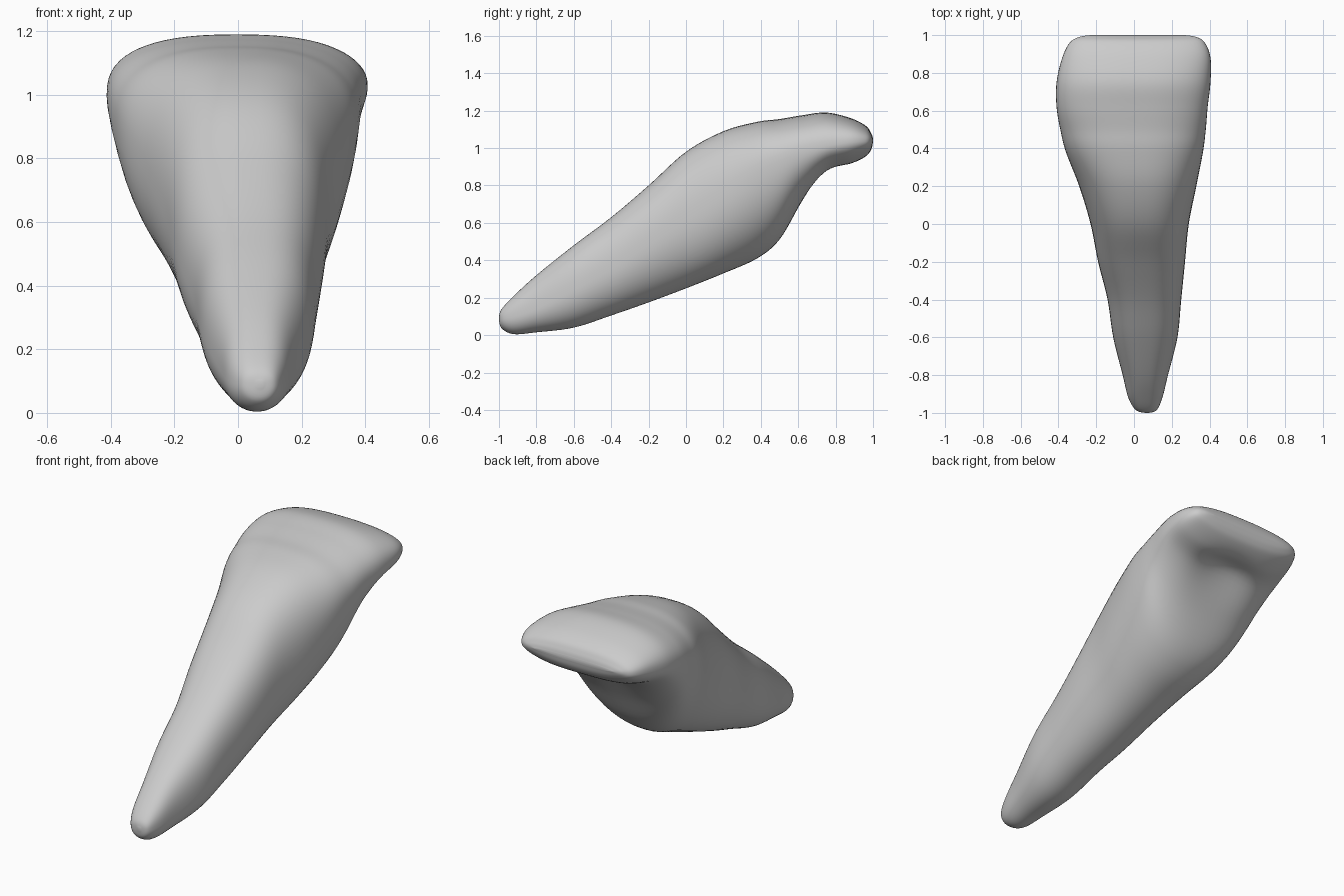
import bpy, bmesh, math

cube = bpy.data.objects.get("Cube")
if cube:
    bpy.data.objects.remove(cube)

SIDES, STEPS = 64, 6

# Cross-sections from root tip to biting edge:
# y, right side x, left side x, bottom z, widest z, top z
SECTIONS = [
    (-1, .06, .08, .08, .09, .1),
    (-.985, .01, .12, .035, .09, .14),
    (-.92, -.03, .15, .005, .1, .21),
    (-.8, -.06, .18, .015, .14, .32),
    (-.6, -.11, .23, .04, .24, .48),
    (-.4, -.14, .25, .105, .35, .63),
    (-.2, -.19, .27, .175, .48, .8),
    (0, -.23, .29, .25, .61, .98),
    (.2, -.29, .33, .33, .74, 1.09),
    (.38, -.36, .365, .41, .87, 1.14),
    (.5, -.39, .38, .51, .93, 1.155),
    (.62, -.41, .39, .7, .98, 1.175),
    (.75, -.41, .405, .85, 1.01, 1.19),
    (.88, -.38, .405, .9, 1.03, 1.16),
    (.96, -.34, .375, .95, 1.035, 1.12),
    (.99, -.29, .33, .99, 1.04, 1.08),
    (1, -.23, .27, 1.03, 1.04, 1.05),
]


def spline(a, b, c, d, t):
    """Catmull-Rom blend between b and c."""
    return b + t * (c - a + t * (2*a - 5*b + 4*c - d + t * (3*(b - c) + d - a))) / 2


def signed_power(v, p):
    return math.copysign(abs(v) ** p, v)


def smooth_sections():
    last = len(SECTIONS) - 1
    for i in range(last):
        keys = [SECTIONS[min(max(i + k, 0), last)] for k in (-1, 0, 1, 2)]
        for s in range(STEPS):
            yield [spline(*vals, s / STEPS) for vals in zip(*keys)]
    yield SECTIONS[-1]


def ring_points(y, x0, x1, low, wide, high):
    """Egg-like section: broad flat upper face, narrower underside."""
    centre, half = (x0 + x1) / 2, (x1 - x0) / 2
    # hollow of the inner face, near the biting edge
    hollow = .05 * math.exp(-((y - .76) / .13) ** 2)
    for k in range(SIDES):
        a = 2 * math.pi * k / SIDES
        c, s = math.cos(a), math.sin(a)
        power = .8 if s > 0 else .95
        x = centre + half * signed_power(c, power)
        z = wide + (high - wide if s > 0 else wide - low) * signed_power(s, power)
        if s < 0:
            z += hollow * s * s * math.cos(a * 2) ** 2 * (1 - c * c)
        yield x, y, z


# Tooth body lofted through the sections
bm = bmesh.new()
rings = [[bm.verts.new(p) for p in ring_points(*sec)] for sec in smooth_sections()]
for ra, rb in zip(rings, rings[1:]):
    for k in range(SIDES):
        n = (k + 1) % SIDES
        bm.faces.new((ra[k], ra[n], rb[n], rb[k]))
bm.faces.new(rings[0])
bm.faces.new(rings[-1])
bmesh.ops.recalc_face_normals(bm, faces=bm.faces)
for f in bm.faces:
    f.smooth = True
mesh = bpy.data.meshes.new("tooth")
bm.to_mesh(mesh)
bm.free()
tooth = bpy.data.objects.new("tooth", mesh)
bpy.context.collection.objects.link(tooth)

# Plain grey material
grey = bpy.data.materials.new("light grey")
grey.use_nodes = True
colour = (.6, .6, .6, 1)
grey.diffuse_color = colour
grey.node_tree.nodes["Principled BSDF"].inputs["Base Color"].default_value = colour
mesh.materials.append(grey)
